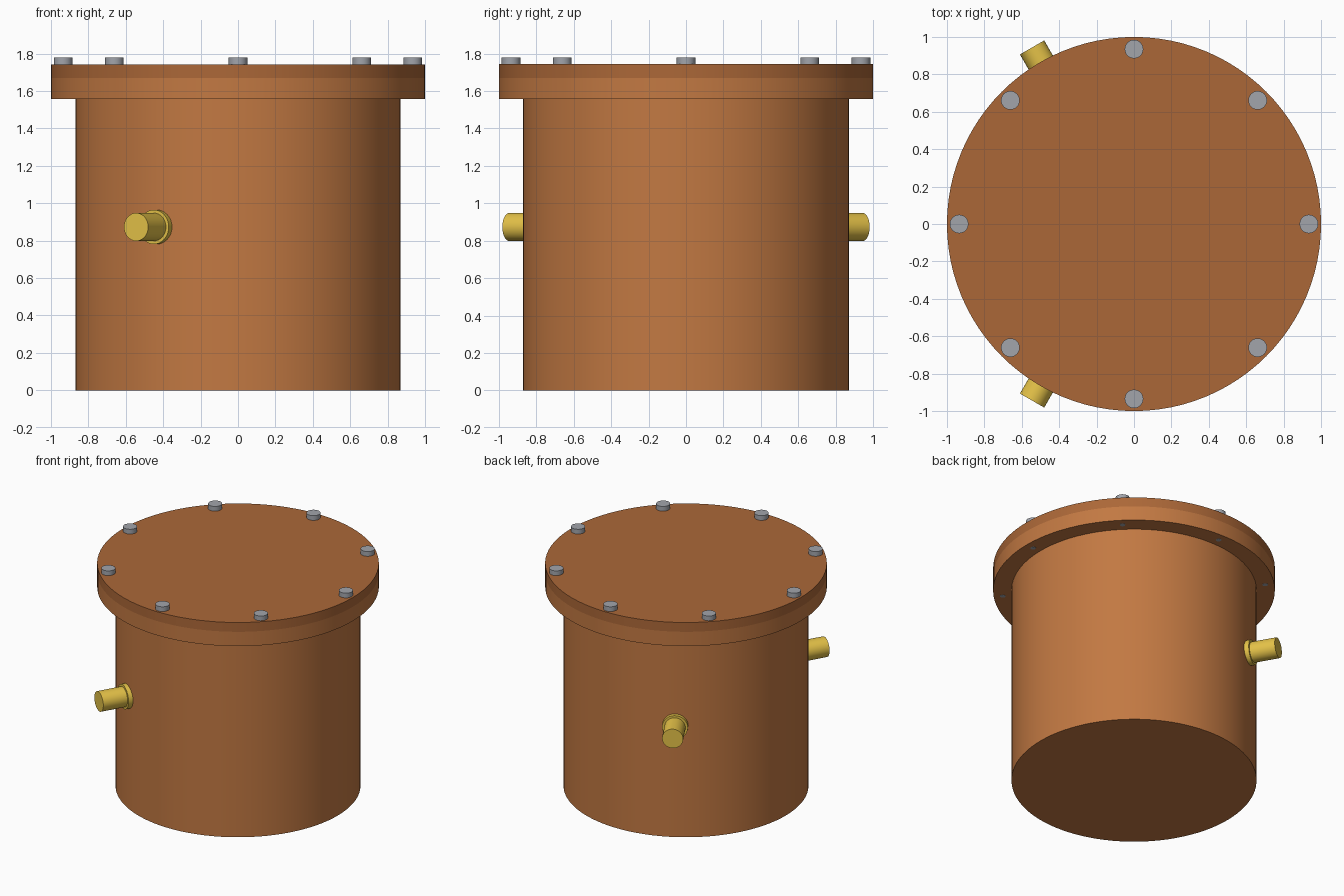
import bpy
from math import cos, sin, pi, radians
from mathutils import Vector

if "Cube" in bpy.data.objects:
    bpy.data.objects.remove(bpy.data.objects["Cube"])


def material(name, rgb):
    m = bpy.data.materials.new(name)
    m.diffuse_color = (*rgb, 1)
    m.use_nodes = True
    m.node_tree.nodes["Principled BSDF"].inputs["Base Color"].default_value = m.diffuse_color
    return m


copper = material("copper", (0.54, 0.19, 0.055))
dark_copper = material("dark_copper", (0.41, 0.137, 0.039))
brass = material("brass", (0.78, 0.54, 0.065))
steel = material("steel", (0.36, 0.375, 0.41))


def rod(name, start, end, radius, mat, sides=64):
    """Solid cylinder running from start to end."""
    a, b = Vector(start), Vector(end)
    axis = b - a
    bpy.ops.mesh.primitive_cylinder_add(
        vertices=sides, radius=radius, depth=axis.length,
        location=(a + b) / 2, rotation=axis.to_track_quat('Z', 'Y').to_euler())
    obj = bpy.context.object
    obj.name = name
    obj.data.materials.append(mat)
    bpy.ops.object.shade_smooth_by_angle(angle=radians(30))
    return obj


# Vessel body, its top flange and the bolted lid
rod("vessel_body", (0, 0, 0), (0, 0, 1.56), 0.87, copper, 96)
rod("flange", (0, 0, 1.558), (0, 0, 1.67), 1.0, copper, 96)
rod("lid", (0, 0, 1.67), (0, 0, 1.743), 1.0, dark_copper, 96)

# Eight bolts through lid and flange
for i in range(8):
    x, y = 0.935 * cos(i * pi / 4), 0.935 * sin(i * pi / 4)
    rod(f"bolt_head_{i + 1}", (x, y, 1.735), (x, y, 1.78), 0.05, steel, 24)
    rod(f"bolt_shank_{i + 1}", (x, y, 1.557), (x, y, 1.74), 0.02, steel, 16)

# Two radial side ports, each with a collar against the wall
for side, degrees in (("back", 120), ("front", 240)):
    d = Vector((cos(radians(degrees)), sin(radians(degrees)), 0))
    up = Vector((0, 0, 0.873))
    rod(f"{side}_port_pipe", up + d * 0.80, up + d * 1.09, 0.075, brass, 32)
    rod(f"{side}_port_collar", up + d * 0.84, up + d * 0.9, 0.092, brass, 32)
